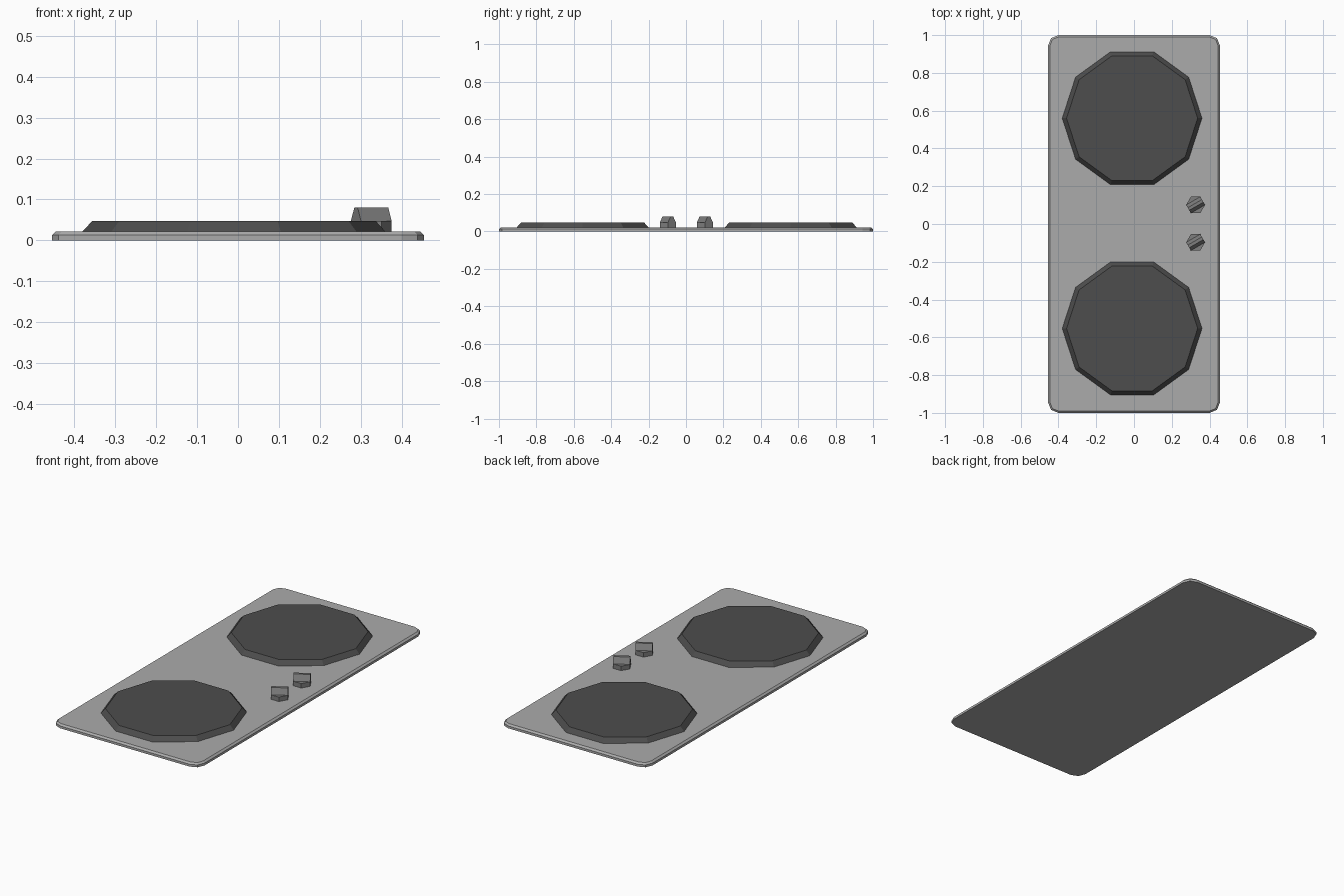
import bpy, bmesh, math
from mathutils import Matrix, Vector

cube = bpy.data.objects.get("Cube")
if cube:
    bpy.data.objects.remove(cube, do_unlink=True)


def material(name, value):
    mat = bpy.data.materials.new(name)
    mat.use_nodes = True
    colour = (value, value, value, 1)
    mat.diffuse_color = colour
    mat.node_tree.nodes["Principled BSDF"].inputs["Base Color"].default_value = colour
    return mat


def add_object(name, bm, mat):
    bmesh.ops.recalc_face_normals(bm, faces=bm.faces)
    mesh = bpy.data.meshes.new(name)
    bm.to_mesh(mesh)
    bm.free()
    mesh.materials.append(mat)
    obj = bpy.data.objects.new(name, mesh)
    bpy.context.collection.objects.link(obj)
    return obj


def loft(bm, rings):
    """Join rings of points with side faces and cap both ends."""
    loops = [[bm.verts.new(p) for p in ring] for ring in rings]
    for low, high in zip(loops, loops[1:]):
        for i in range(len(low)):
            j = (i + 1) % len(low)
            bm.faces.new((low[i], low[j], high[j], high[i]))
    bm.faces.new(loops[0][::-1])
    bm.faces.new(loops[-1])


def polygon(sides, radius, z):
    return [Vector((radius * math.cos(a), radius * math.sin(a), z))
            for a in (math.tau * i / sides for i in range(sides))]


def rounded_rectangle(half_x, half_y, radius, z, segments=2):
    points = []
    for quarter, (sx, sy) in enumerate(((1, 1), (-1, 1), (-1, -1), (1, -1))):
        for i in range(segments + 1):
            a = (quarter + i / segments) * math.pi / 2
            points.append(Vector((sx * (half_x - radius) + radius * math.cos(a),
                                  sy * (half_y - radius) + radius * math.sin(a), z)))
    return points


steel = material("light grey steel", 0.41)
iron = material("dark iron", 0.075)
plastic = material("mid grey knob", 0.21)
TOP = 0.022

# Base plate with rounded corners and a chamfered upper rim
bm = bmesh.new()
loft(bm, [rounded_rectangle(0.455, 1.0, 0.055, 0),
          rounded_rectangle(0.455, 1.0, 0.055, 0.013),
          rounded_rectangle(0.445, 0.99, 0.045, TOP)])
add_object("base_plate", bm, steel)

# Ten-sided hot plates
for name, y in (("back_hot_plate", 0.56), ("front_hot_plate", -0.553)):
    bm = bmesh.new()
    loft(bm, [polygon(10, 0.37, TOP), polygon(10, 0.347, 0.047)])
    add_object(name, bm, iron).location = (-0.01, y, 0)

# Six-sided knobs with a tapered grip running from side to side
for name, y in (("back_knob", 0.101), ("front_knob", -0.097)):
    bm = bmesh.new()
    loft(bm, [polygon(6, 0.05, TOP), polygon(6, 0.05, 0.047)])
    grip = []
    for x in (-0.0433, 0.0433):
        grip.append([Vector((x, -0.025, 0.047)), Vector((x, 0.025, 0.047)),
                     Vector((x, 0.008, 0.08)), Vector((x, -0.008, 0.08))])
    turn = Matrix.Rotation(math.radians(30), 4, "Z")
    loft(bm, [[turn @ p for p in ring] for ring in grip])
    add_object(name, bm, plastic).location = (0.326, y, 0)
